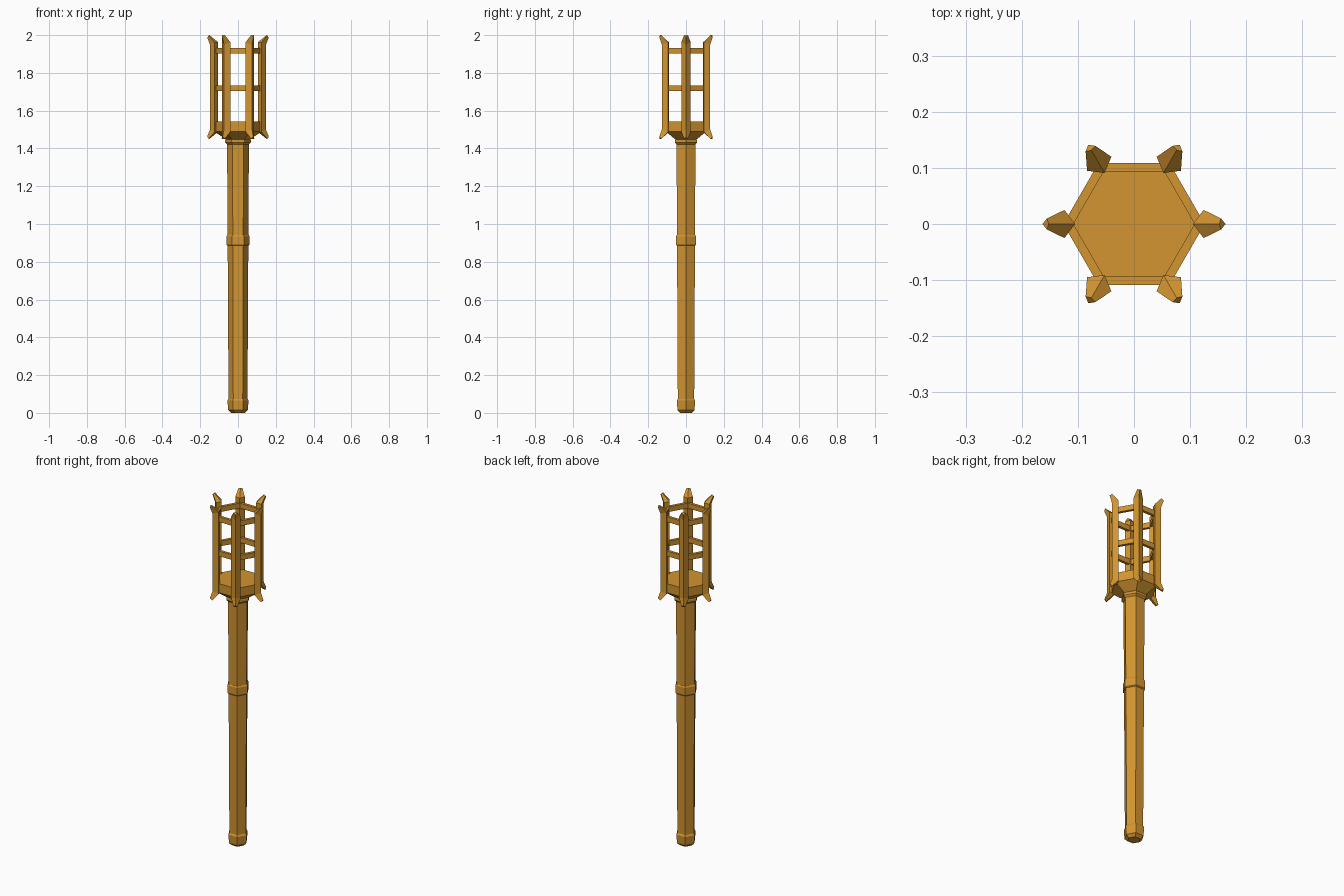
import bpy
import bmesh
import math

if "Cube" in bpy.data.objects:
    bpy.data.objects.remove(bpy.data.objects["Cube"])

SIDES = 6
GOLD = (0.65, 0.30, 0.03, 1.0)

gold = bpy.data.materials.new("warm_gold")
gold.use_nodes = True
gold.diffuse_color = GOLD
gold.node_tree.nodes["Principled BSDF"].inputs["Base Color"].default_value = GOLD


def loft(name, sections, closed=False):
    """Skin a list of point loops; close into a hoop, or cap both ends."""
    bm = bmesh.new()
    loops = [[bm.verts.new(p) for p in s] for s in sections]
    pairs = list(zip(loops, loops[1:]))
    if closed:
        pairs.append((loops[-1], loops[0]))
    else:
        bm.faces.new(loops[0])
        bm.faces.new(loops[-1])
    for a, b in pairs:
        n = len(a)
        for i in range(n):
            j = (i + 1) % n
            bm.faces.new((a[i], a[j], b[j], b[i]))
    bmesh.ops.recalc_face_normals(bm, faces=bm.faces)
    mesh = bpy.data.meshes.new(name)
    bm.to_mesh(mesh)
    bm.free()
    mesh.materials.append(gold)
    obj = bpy.data.objects.new(name, mesh)
    bpy.context.collection.objects.link(obj)
    return obj


def hexagon(r, z):
    step = math.tau / SIDES
    return [(r * math.cos(i * step), r * math.sin(i * step), z) for i in range(SIDES)]


def turned(name, profile, closed=False):
    return loft(name, [hexagon(r, z) for r, z in profile], closed)


# Handle: tapered shaft, foot cap, middle band and collar
turned("shaft", [(0.05, 0.05), (0.058, 1.46)])
turned("foot_cap", [(0.035, 0), (0.052, 0.015), (0.056, 0.065), (0.05, 0.075)])
turned("middle_band", [(0.056, 0.885), (0.061, 0.89), (0.061, 0.935), (0.056, 0.942)])
turned("collar", [(0.058, 1.422), (0.068, 1.432), (0.068, 1.445), (0.06, 1.455)])

# Basket: flared cup and two open hoops
turned("cup", [(0.06, 1.445), (0.075, 1.455), (0.125, 1.49), (0.125, 1.543)])
for name, z in (("lower_hoop", 1.703), ("upper_hoop", 1.902)):
    turned(name, [(0.108, z), (0.126, z), (0.126, z + 0.03), (0.108, z + 0.03)], True)


# Posts: kite-shaped section, with both ends swept outward to a blunt point
def kite(inner, side, outer, half, z_in, z_side, z_out):
    return [(inner, 0, z_in), (side, -half, z_side), (outer, 0, z_out), (side, half, z_side)]


MID = 1.725
upper = [kite(0.105, 0.124, 0.148, 0.025, 0.237, 0.237, 0.225),
         kite(0.152, 0.155, 0.163, 0.01, 0.275, 0.274, 0.262)]
lower = [[(x, y, -z) for x, y, z in s] for s in reversed(upper)]
post_loops = [[(x, y, z + MID) for x, y, z in s] for s in lower + upper]
for i in range(SIDES):
    post = loft(f"post_{i + 1}", post_loops)
    post.rotation_euler.z = i * math.tau / SIDES
